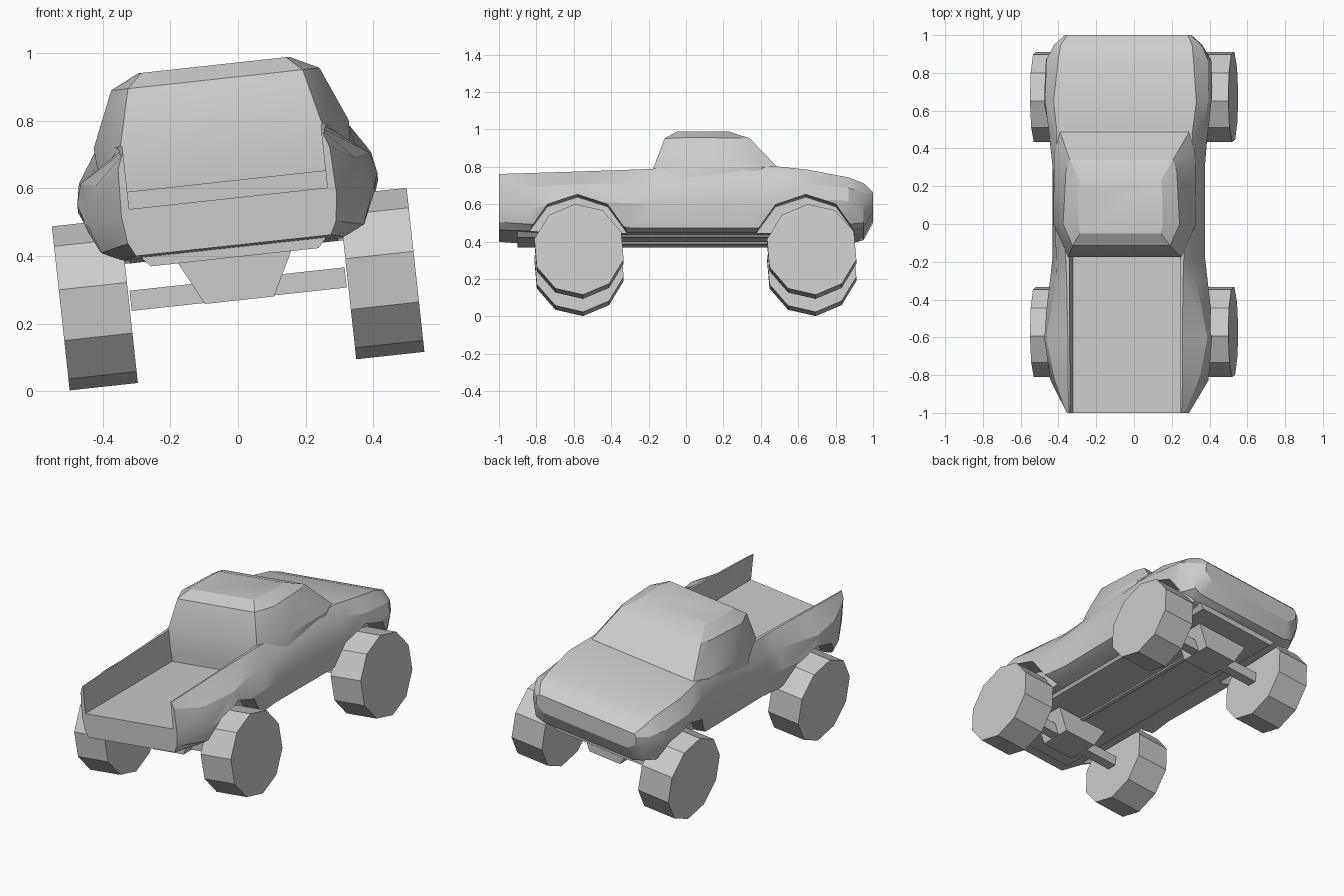
import bpy, bmesh, math
from mathutils import Matrix, Vector

cube = bpy.data.objects.get("Cube")
if cube:
    bpy.data.objects.remove(cube, do_unlink=True)

grey = bpy.data.materials.new("light_grey")
grey.use_nodes = True
grey.diffuse_color = (0.6, 0.6, 0.6, 1)
grey.node_tree.nodes["Principled BSDF"].inputs["Base Color"].default_value = (0.6, 0.6, 0.6, 1)

# The whole truck leans sideways and sits slightly off its own centre line
LEAN = Matrix.Rotation(math.radians(-6.2), 4, 'Y') @ Matrix.Translation((0.033, 0, 0))
WHEEL_Y = {"rear": -0.572, "front": 0.672}
AXLE_Z = 0.3
parts = []


def loft(name, rings):
    """Skin a list of closed rings and cap both ends."""
    bm = bmesh.new()
    loops = [[bm.verts.new(p) for p in ring] for ring in rings]
    n = len(loops[0])
    for a, b in zip(loops, loops[1:]):
        for i in range(n):
            j = (i + 1) % n
            bm.faces.new((a[i], a[j], b[j], b[i]))
    bm.faces.new(loops[0])
    bm.faces.new(loops[-1])
    bmesh.ops.recalc_face_normals(bm, faces=bm.faces)
    mesh = bpy.data.meshes.new(name)
    bm.to_mesh(mesh)
    bm.free()
    obj = bpy.data.objects.new(name, mesh)
    mesh.materials.append(grey)
    bpy.context.collection.objects.link(obj)
    parts.append(obj)
    return obj


def mirrored(points):
    """Close a half outline across x = 0."""
    return points + [(-x, y, z) for x, y, z in reversed(points)]


def block(name, y0, y1, half_bottom, half_top, z0, z1, x=0):
    profile = [(half_bottom, z0), (half_top, z1), (-half_top, z1), (-half_bottom, z0)]
    return loft(name, [[(x + h, y, z) for h, z in profile] for y in (y0, y1)])


def disc(name, x0, x1, y, z, radius, sides, start):
    angles = [math.radians(start) + math.tau * k / sides for k in range(sides)]
    return loft(name, [[(x, y + radius * math.cos(a), z + radius * math.sin(a))
                        for a in angles] for x in (x0, x1)])


def activate(obj):
    bpy.ops.object.select_all(action='DESELECT')
    obj.select_set(True)
    bpy.context.view_layer.objects.active = obj


def cut(obj, cutter):
    mod = obj.modifiers.new("cut", 'BOOLEAN')
    mod.operation = 'DIFFERENCE'
    mod.solver = 'EXACT'
    mod.object = cutter
    cutter.hide_render = True
    activate(obj)
    bpy.ops.object.modifier_apply(modifier=mod.name)
    parts.remove(cutter)
    bpy.data.objects.remove(cutter, do_unlink=True)


# Lower body: half sections from bed end to nose, bottom edge up to top edge
sections = [
    (-1.0, [(.29, .43), (.31, .47), (.32, .55), (.315, .69), (.30, .73)]),
    (-.83, [(.33, .42), (.39, .45), (.42, .53), (.385, .65), (.305, .735)]),
    (-.60, [(.35, .41), (.43, .47), (.455, .57), (.43, .66), (.305, .742)]),
    (-.30, [(.33, .41), (.40, .43), (.42, .56), (.37, .67), (.31, .752)]),
    (-.17, [(.33, .41), (.385, .43), (.405, .56), (.375, .67), (.315, .757)]),
    (.30, [(.33, .41), (.39, .43), (.405, .56), (.39, .70), (.37, .757)]),
    (.48, [(.33, .41), (.39, .43), (.42, .56), (.41, .70), (.36, .765)]),
    (.65, [(.33, .41), (.42, .45), (.45, .58), (.435, .66), (.38, .745)]),
    (.87, [(.33, .42), (.40, .45), (.44, .57), (.43, .64), (.36, .705)]),
    (.95, [(.30, .44), (.36, .46), (.39, .56), (.39, .62), (.35, .675)]),
    (1.0, [(.28, .53), (.30, .54), (.335, .57), (.335, .615), (.32, .63)]),
]
body = loft("body", [mirrored([(h, y, z) for h, z in half]) for y, half in sections])

# Open bed and wheel arches
cut(body, block("bed_cutter", -1.1, -.17, .295, .295, .57, .9))
for y in (-.58, .64):
    for side in (-1, 1):
        cut(body, disc("arch_cutter", side * .31, side * .6, y, .33, .275, 10, 18))

# Cab: rings from the belt line up to the roof
cab_rings = [
    (.62, [(.30, -.175), (.37, 0), (.37, .38), (.33, .48)]),
    (.76, [(.30, -.175), (.38, 0), (.375, .38), (.345, .49)]),
    (.925, [(.26, -.115), (.31, 0), (.295, .28), (.275, .34)]),
    (.967, [(.215, -.05), (.225, 0), (.222, .17), (.215, .23)]),
]
cab = loft("cab", [mirrored([(x, y, z) for x, y in half]) for z, half in cab_rings])

# Underbody frame and drive shaft
block("frame", -.9, .9, .25, .29, .395, .44)
block("drive_shaft", -.5, .6, .012, .012, .385, .41)

# Running gear
for end, y in WHEEL_Y.items():
    block(end + "_axle", y - .03, y + .03, .32, .32, AXLE_Z - .03, AXLE_Z + .03)
    block(end + "_differential", y - .1, y + .1, .103, .186, .267, .43)
    for label, side in (("left", 1), ("right", -1)):
        disc(f"{end}_{label}_wheel", side * .325, side * .528, y, AXLE_Z, .245, 10, -85)

for obj in parts:
    obj.data.transform(LEAN)
for obj in (body, cab):
    activate(obj)
    bpy.ops.object.shade_smooth_by_angle(angle=math.radians(25))
